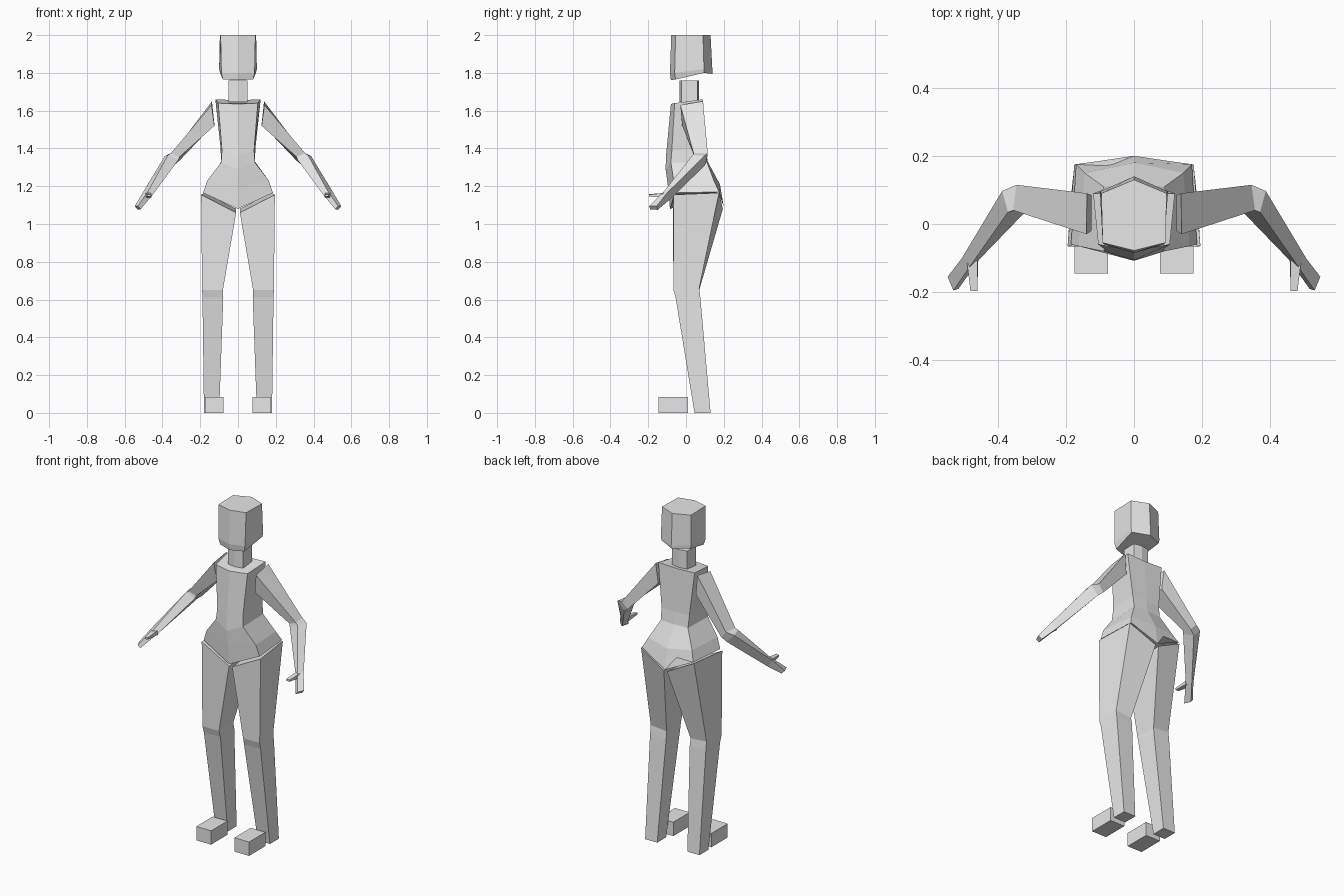
import bpy, bmesh

grey = bpy.data.materials.new("light grey")
grey.diffuse_color = (0.8, 0.8, 0.8, 1)


def loft(name, rings, sx=1):
    """Skin a closed, flat-faced tube over rings of points; sx=-1 mirrors it."""
    bm = bmesh.new()
    vs = [[bm.verts.new((x * sx, y, z)) for x, y, z in r] for r in rings]
    n = len(rings[0])
    for a, b in zip(vs, vs[1:]):
        for i in range(n):
            j = (i + 1) % n
            bm.faces.new((a[i], a[j], b[j], b[i]))
    bm.faces.new(vs[0][::-1])
    bm.faces.new(vs[-1])
    bmesh.ops.recalc_face_normals(bm, faces=bm.faces)
    me = bpy.data.meshes.new(name)
    bm.to_mesh(me)
    bm.free()
    me.materials.append(grey)
    ob = bpy.data.objects.new(name, me)
    bpy.context.collection.objects.link(ob)
    return ob


def hexa(front, front_side, back_side, back):
    """Symmetric six-point ring: centre points (y, z), side points (x, y, z)."""
    fx, fy, fz = front_side
    bx, by, bz = back_side
    return [(0, *front), (fx, fy, fz), (bx, by, bz),
            (0, *back), (-bx, by, bz), (-fx, fy, fz)]


# head
loft("head", [
    hexa((-.08, 1.762), (.08, -.055, 1.765), (.095, .095, 1.80), (.14, 1.795)),
    hexa((-.085, 1.80), (.088, -.06, 1.80), (.10, .095, 1.82), (.14, 1.81)),
    hexa((-.078, 2.0), (.092, -.055, 2.0), (.096, .09, 2.0), (.13, 2.0))])

# neck
loft("neck", [
    hexa((-.035, z), (.05, -.025, z), (.05, .06, z), (.068, z))
    for z in (1.645, 1.76)])

# torso, from V-shaped crotch line up to the shoulders
loft("torso", [
    hexa((-.085, 1.08), (.185, -.06, 1.165), (.17, .175, 1.17), (.20, 1.09)),
    hexa((-.095, 1.195), (.163, -.065, 1.23), (.145, .15, 1.225), (.18, 1.21)),
    hexa((-.108, 1.29), (.09, -.08, 1.325), (.09, .11, 1.33), (.115, 1.33)),
    hexa((-.106, 1.36), (.085, -.075, 1.39), (.092, .10, 1.40), (.105, 1.40)),
    hexa((-.08, 1.635), (.105, -.06, 1.64), (.12, .09, 1.66), (.09, 1.655))])

for sx, side in ((1, "right"), (-1, "left")):
    # leg: thigh, knee band and shin
    loft(side + "_leg", [
        [(.01, -.07, 1.06), (.195, -.065, 1.155),
         (.175, .175, 1.165), (.01, .195, 1.08)],
        [(.08, -.066, .65), (.19, -.066, .65),
         (.185, .07, .66), (.08, .07, .65)],
        [(.078, -.055, .61), (.188, -.055, .61),
         (.185, .076, .61), (.078, .076, .61)],
        [(.10, .045, 0), (.18, .045, 0), (.18, .13, 0), (.10, .13, 0)]], sx)
    # foot block
    loft(side + "_foot", [
        [(.077, -.145, z), (.175, -.145, z), (.175, .01, z), (.077, .01, z)]
        for z in (0, .083)], sx)
    # arm: shoulder, elbow wedge, wrist, fingertips
    loft(side + "_arm", [
        [(.14, -.03, 1.63), (.138, .09, 1.65),
         (.125, .085, 1.53), (.125, -.02, 1.52)],
        [(.355, .04, 1.375), (.345, .115, 1.375),
         (.31, .11, 1.335), (.31, .045, 1.355)],
        [(.37, .035, 1.365), (.387, .097, 1.36),
         (.34, .10, 1.31), (.315, .04, 1.34)],
        [(.475, -.115, 1.175), (.505, -.10, 1.165),
         (.48, -.085, 1.13), (.455, -.105, 1.15)],
        [(.53, -.195, 1.095), (.547, -.155, 1.095),
         (.53, -.15, 1.075), (.515, -.19, 1.078)]], sx)
    # thumb
    loft(side + "_thumb", [
        [(.46, -.105, 1.165), (.49, -.115, 1.165),
         (.49, -.115, 1.14), (.457, -.105, 1.14)],
        [(.46, -.197, 1.158), (.48, -.197, 1.155),
         (.48, -.197, 1.145), (.46, -.197, 1.146)]], sx)
